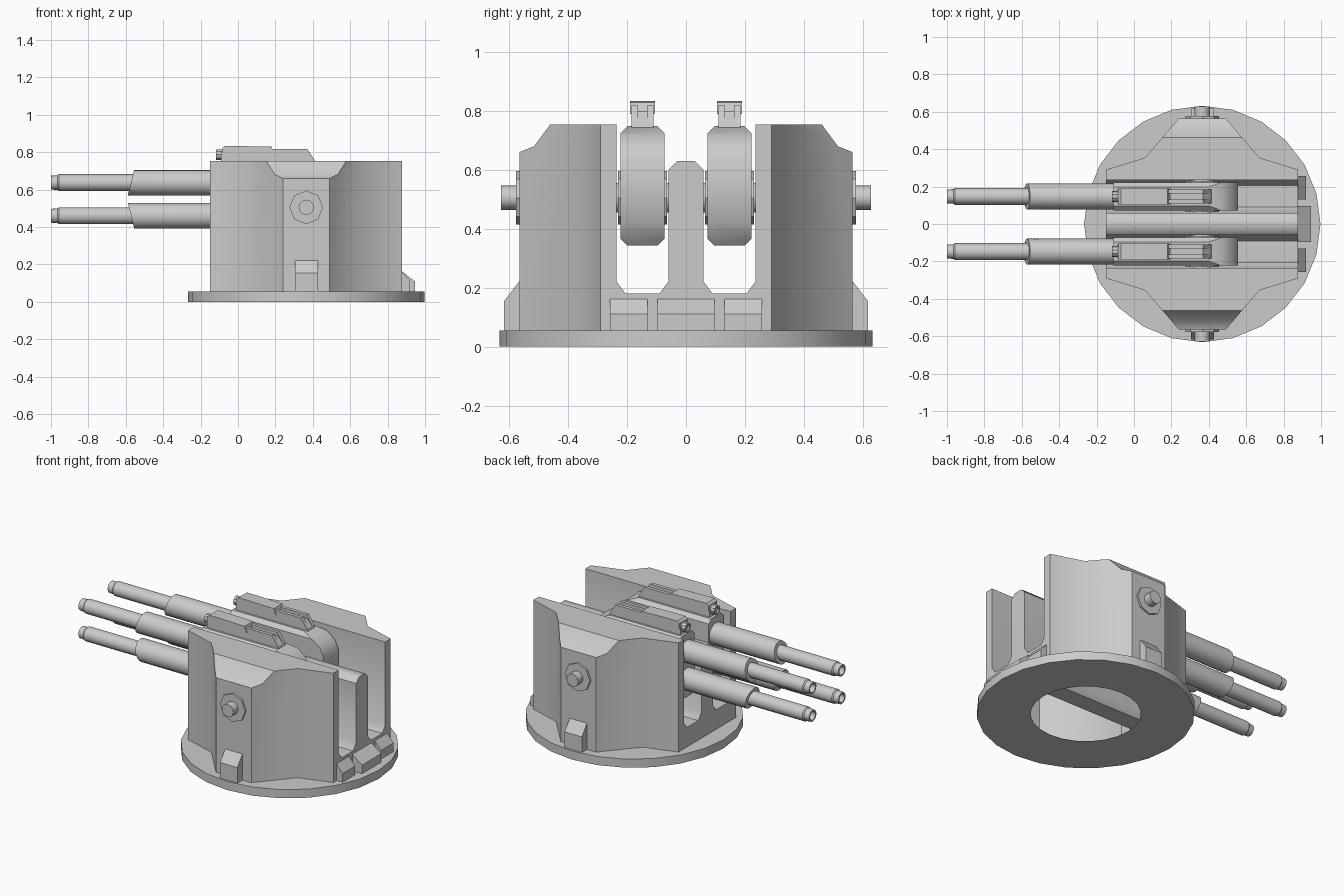
import bpy, bmesh, math

if "Cube" in bpy.data.objects:
    bpy.data.objects.remove(bpy.data.objects["Cube"])

CX, PZ = 0.365, 0.505  # turret axis x, trunnion height


def smooth_shade(ob, deg):
    bpy.ops.object.select_all(action='DESELECT')
    ob.select_set(True)
    bpy.context.view_layer.objects.active = ob
    bpy.ops.object.shade_smooth_by_angle(angle=math.radians(deg))


def finish(name, bm, smooth=False):
    bmesh.ops.remove_doubles(bm, verts=bm.verts, dist=1e-5)
    bmesh.ops.recalc_face_normals(bm, faces=bm.faces)
    me = bpy.data.meshes.new(name)
    bm.to_mesh(me)
    bm.free()
    ob = bpy.data.objects.new(name, me)
    bpy.context.collection.objects.link(ob)
    if smooth:
        smooth_shade(ob, 35)
    return ob


def place(axis, a, b, t):
    return {'x': (t, a, b), 'y': (a, t, b), 'z': (a, b, t)}[axis]


def prism(name, pts, axis, lo, hi):
    """Extrude a 2D outline along an axis."""
    bm = bmesh.new()
    r = [[bm.verts.new(place(axis, a, b, t)) for a, b in pts] for t in (lo, hi)]
    bm.faces.new(r[0])
    bm.faces.new(r[1])
    n = len(pts)
    for i in range(n):
        j = (i + 1) % n
        bm.faces.new((r[0][i], r[0][j], r[1][j], r[1][i]))
    return finish(name, bm)


def lathe(name, prof, axis, ca, cb, n, smooth=False, slant=0.0):
    """Revolve (radius, position) rings about an axis; slant tilts the first rings in z."""
    bm = bmesh.new()
    rings = []
    for k, (r, t) in enumerate(prof):
        ring = []
        for i in range(n):
            w = 2 * math.pi * i / n
            a, b = r * math.cos(w), r * math.sin(w)
            dt = slant * b if k < len(prof) - 1 else 0
            ring.append(bm.verts.new(place(axis, ca + a, cb + b, t + dt)))
        rings.append(ring)
    bm.faces.new(rings[0])
    bm.faces.new(rings[-1])
    for p, q in zip(rings, rings[1:]):
        for i in range(n):
            j = (i + 1) % n
            bm.faces.new((p[i], p[j], q[j], q[i]))
    return finish(name, bm, smooth)


def carve(ob, cutters):
    """Subtract the cutters from ob, apply, and remove them."""
    for c in cutters:
        m = ob.modifiers.new("cut", 'BOOLEAN')
        m.operation, m.solver, m.object = 'DIFFERENCE', 'EXACT', c
    dg = bpy.context.evaluated_depsgraph_get()
    me = bpy.data.meshes.new_from_object(ob.evaluated_get(dg))
    ob.modifiers.clear()
    ob.data = me
    for c in cutters:
        bpy.data.objects.remove(c)


# Housing: plan outline, then gun slots and roof shoulders cut along x
half = [(-0.15, 0.29), (0.06, 0.355), (0.24, 0.565), (0.49, 0.565),
        (0.67, 0.355), (0.877, 0.29)]
plan = half + [(x, -y) for x, y in reversed(half)]
housing = prism("housing", plan, 'z', 0.05, 0.753)
gap = [(0.235, 0.9), (0.235, 0.22), (0.205, 0.18), (0.09, 0.18), (0.06, 0.22),
       (0.06, 0.60), (0.03, 0.63)]
shoulder = [(0.423, 0.805), (0.515, 0.68), (0.565, 0.66), (0.7, 0.6), (0.7, 0.9), (0.423, 0.9)]
cutters = [prism("cut_slots", gap + [(-y, z) for y, z in reversed(gap)], 'x', -1, 2)]
for s in (1, -1):
    cutters.append(prism("cut_shoulder", [(s * y, z) for y, z in shoulder], 'x', -1, 2))
carve(housing, cutters)
# open underside so the inside shows through the base
bm = bmesh.new()
bm.from_mesh(housing.data)
under = [f for f in bm.faces if f.normal.z < -0.9 and f.calc_center_median().z < 0.06]
bmesh.ops.delete(bm, geom=under, context='FACES')
bm.to_mesh(housing.data)
bm.free()
smooth_shade(housing, 45)

# Base disc: pocket under the housing, round opening in its thin floor
base = lathe("base_disc", [(0.632, 0), (0.632, 0.055)], 'z', CX, 0, 24)
carve(base, [prism("cut_pocket", plan, 'z', 0.002, 0.2),
             lathe("cut_opening", [(0.32, -0.1), (0.32, 0.2)], 'z', CX, 0, 24)])
smooth_shade(base, 28)


# Wedge blocks on the rear
def rear_block(name, depth, y0, y1):
    x = 0.87
    prism(name, [(x, 0.05), (x + depth, 0.05), (x + depth, 0.11), (x + 0.007, 0.162), (x, 0.162)],
          'y', y0, y1)


rear_block("rear_block_middle", 0.075, -0.097, 0.097)

for s in (1, -1):
    side = "left" if s > 0 else "right"
    g = s * 0.1475  # gun centre line
    rear_block("rear_block_" + side, 0.05, *sorted((s * 0.13, s * 0.257)))

    # Side wedge and outer pivot
    prism("side_block_" + side, [(s * 0.56, 0.05), (s * 0.617, 0.05), (s * 0.617, 0.155),
                                 (s * 0.565, 0.222), (s * 0.56, 0.222)], 'x', 0.305, 0.427)
    lathe("pivot_plate_" + side, [(0.09, s * 0.56), (0.09, s * 0.577)], 'y', CX, PZ, 8)
    lathe("pivot_knob_" + side, [(0.041, s * 0.57), (0.041, s * 0.627)], 'y', CX, PZ, 12, True)

    # Gun cradle: rounded rear, chamfered along the flat top and bottom
    cradle = prism("gun_cradle_" + side,
                   [(-0.11, 0.343), (0.49, 0.343), (0.555, 0.42), (0.555, 0.63), (0.53, 0.68),
                    (0.48, 0.72), (0.40, 0.748), (-0.11, 0.748)], 'y', g - 0.075, g + 0.075)
    bm = bmesh.new()
    bm.from_mesh(cradle.data)
    rim = [e for e in bm.edges if abs(e.verts[0].co.y - e.verts[1].co.y) < 1e-4
           and (min(v.co.z for v in e.verts) > 0.74 or max(v.co.z for v in e.verts) < 0.35)]
    bmesh.ops.bevel(bm, geom=rim, offset=0.024, segments=1, affect='EDGES')
    bm.to_mesh(cradle.data)
    bm.free()
    smooth_shade(cradle, 43)
    lathe("trunnion_disc_" + side, [(0.09, g - 0.083), (0.09, g + 0.083)], 'y', CX, PZ, 8)
    lathe("trunnion_shaft_" + side, [(0.05, g - 0.09), (0.05, g + 0.09)], 'y', CX, PZ, 12, True)

    # Twin barrels: slanted sleeve, barrel, hollow muzzle
    for pos, z, k in (("upper", 0.637, 1), ("lower", 0.46, -1)):
        tag = pos + "_" + side
        lathe("sleeve_" + tag, [(0.05, -0.572), (0.069, -0.572), (0.069, -0.10)],
              'x', g, z, 16, True, slant=k * 0.25)
        lathe("barrel_" + tag, [(0.027, -0.94), (0.027, -1.0), (0.037, -1.0), (0.039, -0.965),
                                (0.045, -0.958), (0.045, -0.5)], 'x', g, z, 16, True)

    # Sight on top of the cradle: box, lid, lens and rear rails
    prism("sight_base_" + side, [(-0.09, 0.74), (0.235, 0.74), (0.195, 0.797), (-0.09, 0.797)],
          'y', g - 0.038, g + 0.038)
    prism("sight_cover_" + side, [(-0.085, 0.79), (0.195, 0.79), (0.18, 0.829), (0.0, 0.833),
                                  (-0.07, 0.833), (-0.085, 0.82)], 'y', g - 0.043, g + 0.043)
    lathe("sight_lens_" + side, [(0.02, -0.105), (0.02, -0.117), (0.03, -0.117), (0.03, -0.08)],
          'x', g, 0.787, 10, True)
    for i, dy in enumerate((-0.027, 0.0, 0.027)):
        top = 0.80 if i == 1 else 0.818
        w = 0.018 if i == 1 else 0.011
        prism("sight_rail_%s_%d" % (side, i), [(0.15, 0.74), (0.415, 0.74), (0.41, 0.758),
                                              (0.37, top), (0.15, top)],
              'y', g + dy - w, g + dy + w)
